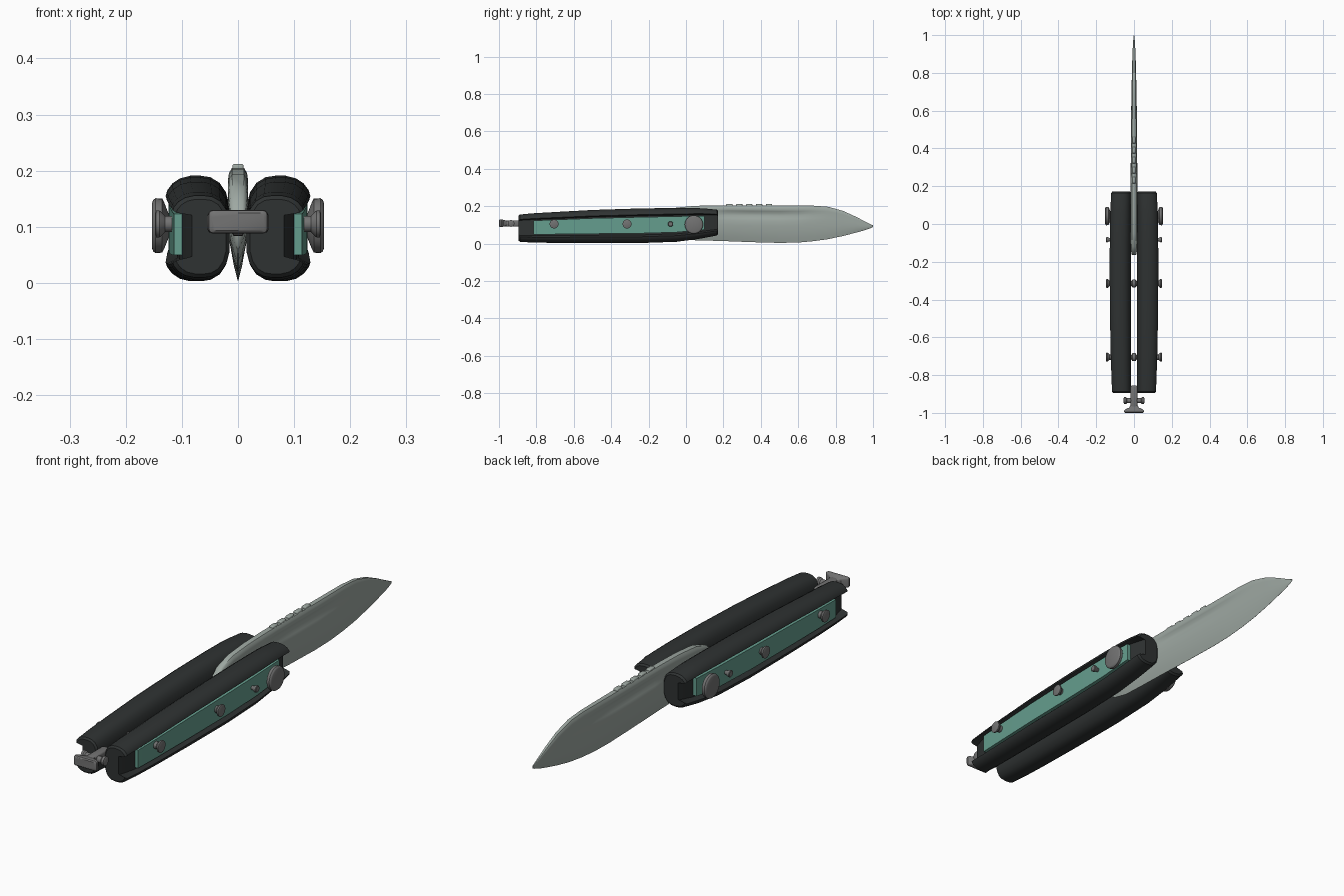
import bpy, bmesh, math
from mathutils import Matrix, Vector


def material(name, rgb):
    m = bpy.data.materials.new(name)
    m.diffuse_color = (*rgb, 1)
    return m


BLACK = material("black_polymer", (0.028, 0.032, 0.032))
TEAL = material("teal_inlay", (0.13, 0.34, 0.27))
STEEL = material("blade_steel", (0.34, 0.39, 0.36))
GREY = material("hardware_grey", (0.17, 0.17, 0.17))


def finish(bm, name, mat, angle=35):
    bmesh.ops.recalc_face_normals(bm, faces=bm.faces)
    me = bpy.data.meshes.new(name)
    bm.to_mesh(me)
    bm.free()
    ob = bpy.data.objects.new(name, me)
    bpy.context.collection.objects.link(ob)
    me.materials.append(mat)
    bpy.ops.object.select_all(action='DESELECT')
    ob.select_set(True)
    bpy.context.view_layer.objects.active = ob
    bpy.ops.object.shade_smooth_by_angle(angle=math.radians(angle))
    return ob


def loft(name, rings, mat, angle=35):
    bm = bmesh.new()
    rows = [[bm.verts.new(p) for p in r] for r in rings]
    n = len(rows[0])
    for a, b in zip(rows, rows[1:]):
        for i in range(n):
            j = (i + 1) % n
            bm.faces.new((a[i], a[j], b[j], b[i]))
    bm.faces.new(rows[0])
    bm.faces.new(rows[-1])
    return finish(bm, name, mat, angle)


def lathe_x(name, profile, y, z, mat, side=1, seg=24):
    # profile of (x, radius) turned around the x axis
    rings = [[(side * x, y + r * math.cos(2 * math.pi * k / seg),
               z + r * math.sin(2 * math.pi * k / seg)) for k in range(seg)]
             for x, r in profile]
    return loft(name, rings, mat)


def box(name, size, loc, mat, bevel=0.005):
    bm = bmesh.new()
    bmesh.ops.create_cube(bm, size=1, matrix=Matrix.Translation(loc) @ Matrix.Diagonal((*size, 1)))
    bmesh.ops.bevel(bm, geom=bm.edges[:], offset=bevel, segments=3, affect='EDGES', profile=0.5)
    return finish(bm, name, mat)


def interp(table, y):
    for a, b in zip(table, table[1:]):
        if y <= b[0]:
            f = (y - a[0]) / (b[0] - a[0])
            return [p + (q - p) * f for p, q in zip(a, b)][1:]
    return table[-1][1:]


# Handle outline along y: bottom z, top z, outer x, channel floor x
OUT = [(-0.895, 0.010, 0.155, 0.116, 0.082), (-0.82, 0.006, 0.162, 0.119, 0.100),
       (-0.70, 0.004, 0.169, 0.123, 0.104), (-0.50, 0.003, 0.180, 0.127, 0.108),
       (-0.25, 0.003, 0.188, 0.129, 0.109), (-0.05, 0.010, 0.191, 0.128, 0.108),
       (0.06, 0.024, 0.190, 0.126, 0.104), (0.10, 0.031, 0.188, 0.124, 0.102),
       (0.172, 0.045, 0.181, 0.120, 0.084)]
# Half of the handle section, as (share of width, share of height)
UPPER = [(0, 0.68), (0.06, 0.83), (0.16, 0.93), (0.30, 0.985), (0.45, 1), (0.62, 1),
         (0.78, 0.975), (0.90, 0.925), (0.98, 0.86), (1, 0.82)]
IN = 0.015


def handle_ring(y, s, inset=0.0):
    zb, zt, xo, xf = interp(OUT, y)
    zb, zt, xo, xi = zb + inset, zt - inset, xo - inset, IN + inset
    pts = [(xi + u * (xo - xi), t) for u, t in UPPER]
    pts += [(xf, 0.785), (xf, 0.235)]
    pts += [(xi + u * (xo - xi), 1 - t) for u, t in reversed(UPPER)]
    return [(s * x, zb + t * (zt - zb)) for x, t in pts]


ys = [-0.888, -0.82, -0.70, -0.60, -0.50, -0.375, -0.25, -0.15, -0.05, 0.0, 0.06, 0.10, 0.165]
for s, tag in ((1, "right"), (-1, "left")):
    # Handle scale with an open channel on its outer face
    stations = [(-0.895, 0.006)] + [(y, 0) for y in ys] + [(0.172, 0.006)]
    loft("handle_" + tag, [[(x, y, z) for x, z in handle_ring(y, s, i)]
                           for y, i in stations], BLACK, 32)
    # Coloured inlay lying in the channel
    rings = []
    for y in [-0.815] + ys[2:-1]:
        zb, zt, xo, xf = interp(OUT, y)
        lo, hi = zb + 0.28 * (zt - zb), zb + 0.75 * (zt - zb)
        rings.append([(s * (xf - 0.006), y, lo), (s * (xo - 0.005), y, lo),
                      (s * (xo - 0.005), y, hi), (s * (xf - 0.006), y, hi)])
    loft("inlay_" + tag, rings, TEAL)
    # Pivot cap
    lathe_x("pivot_cap_" + tag, [(0.08, 0.022), (0.124, 0.022), (0.131, 0.040), (0.135, 0.048),
                                 (0.147, 0.049), (0.151, 0.046), (0.153, 0.041)],
            0.042, 0.102, GREY, s, 32)
    # Flared pin heads
    for n, (y, r) in enumerate(((-0.705, 0.024), (-0.315, 0.024), (-0.083, 0.014))):
        lathe_x(f"pin_head_{tag}_{n}", [(0.09, r * 0.6), (0.130, r * 0.6), (0.137, r * 0.9),
                                        (0.140, r), (0.146, r), (0.148, r * 0.8)],
                y, 0.105, GREY, s)

# Spacers across the gap
for n, y in enumerate((-0.705, -0.315)):
    lathe_x(f"spacer_{n}", [(-0.09, 0.012), (-0.014, 0.012), (-0.008, 0.021), (0.008, 0.021),
                            (0.014, 0.012), (0.09, 0.012)], y, 0.105, GREY)

# Blade stations: y, bottom z, top z, half thickness, groove depth share
BL = [(-0.165, 0.085, 0.110, 0.010, 0), (-0.155, 0.060, 0.140, 0.014, 0),
      (-0.12, 0.038, 0.172, 0.017, 0), (-0.05, 0.022, 0.193, 0.018, 0),
      (0.05, 0.018, 0.202, 0.018, 0), (0.16, 0.015, 0.205, 0.018, 0.2),
      (0.22, 0.013, 0.205, 0.018, 1), (0.35, 0.008, 0.204, 0.017, 1),
      (0.50, 0.004, 0.203, 0.016, 1), (0.60, 0.006, 0.203, 0.015, 0.8),
      (0.68, 0.013, 0.203, 0.0135, 0.25), (0.76, 0.024, 0.197, 0.012, 0),
      (0.84, 0.041, 0.175, 0.010, 0), (0.91, 0.059, 0.143, 0.008, 0),
      (0.96, 0.073, 0.117, 0.005, 0), (0.99, 0.084, 0.102, 0.003, 0),
      (1.0, 0.090, 0.098, 0.001, 0)]
# Blade half section: height share, thickness share, groove share
SEC = [(0.0, 0.03, 0), (0.13, 0.45, 0), (0.30, 0.82, 0), (0.45, 0.95, 0), (0.58, 1, 0),
       (0.65, 1, 0.22), (0.72, 1, 0.5), (0.79, 1, 0.5), (0.85, 1, 0.15), (0.88, 1, 0),
       (0.95, 0.9, 0), (1.0, 0.6, 0)]
rings = []
for y, zb, zt, h, g in BL:
    half = [(h * (w - d * g), zb + t * (zt - zb)) for t, w, d in SEC]
    rings.append([(x, y, z) for x, z in half] + [(-x, y, z) for x, z in reversed(half)])
loft("blade", rings, STEEL, 40)

# Thumb ridges on the spine
for n in range(5):
    box(f"spine_ridge_{n}", (0.02, 0.034, 0.016), (0, 0.232 + 0.053 * n, 0.204), STEEL, 0.004)

# Pivot shaft through the blade
lathe_x("pivot_shaft", [(-0.10, 0.022), (0.10, 0.022)], 0.042, 0.102, GREY)

# Tail latch: stem, cross pin and flared end bar
box("latch_stem", (0.036, 0.12, 0.034), (0, -0.915, 0.108), GREY, 0.008)
lathe_x("latch_cross_pin", [(-0.055, 0.011), (-0.052, 0.018), (-0.042, 0.018), (-0.036, 0.013),
                            (0.036, 0.013), (0.042, 0.018), (0.052, 0.018), (0.055, 0.011)],
        -0.935, 0.108, GREY)
rings = []
for y, w, h in ((-1.0, 0.047, 0.016), (-0.996, 0.052, 0.020), (-0.988, 0.053, 0.021),
                (-0.981, 0.046, 0.020), (-0.972, 0.026, 0.017), (-0.955, 0.017, 0.014)):
    c = 0.008
    corners = []
    for sx, sz, a0 in ((1, 1, 0), (-1, 1, 90), (-1, -1, 180), (1, -1, 270)):
        for a in (0, 30, 60, 90):
            r = math.radians(a0 + a)
            corners.append((sx * (w - c) + c * math.cos(r), y,
                            0.109 + sz * (h - c) + c * math.sin(r)))
    rings.append(corners)
loft("latch_bar", rings, GREY)
